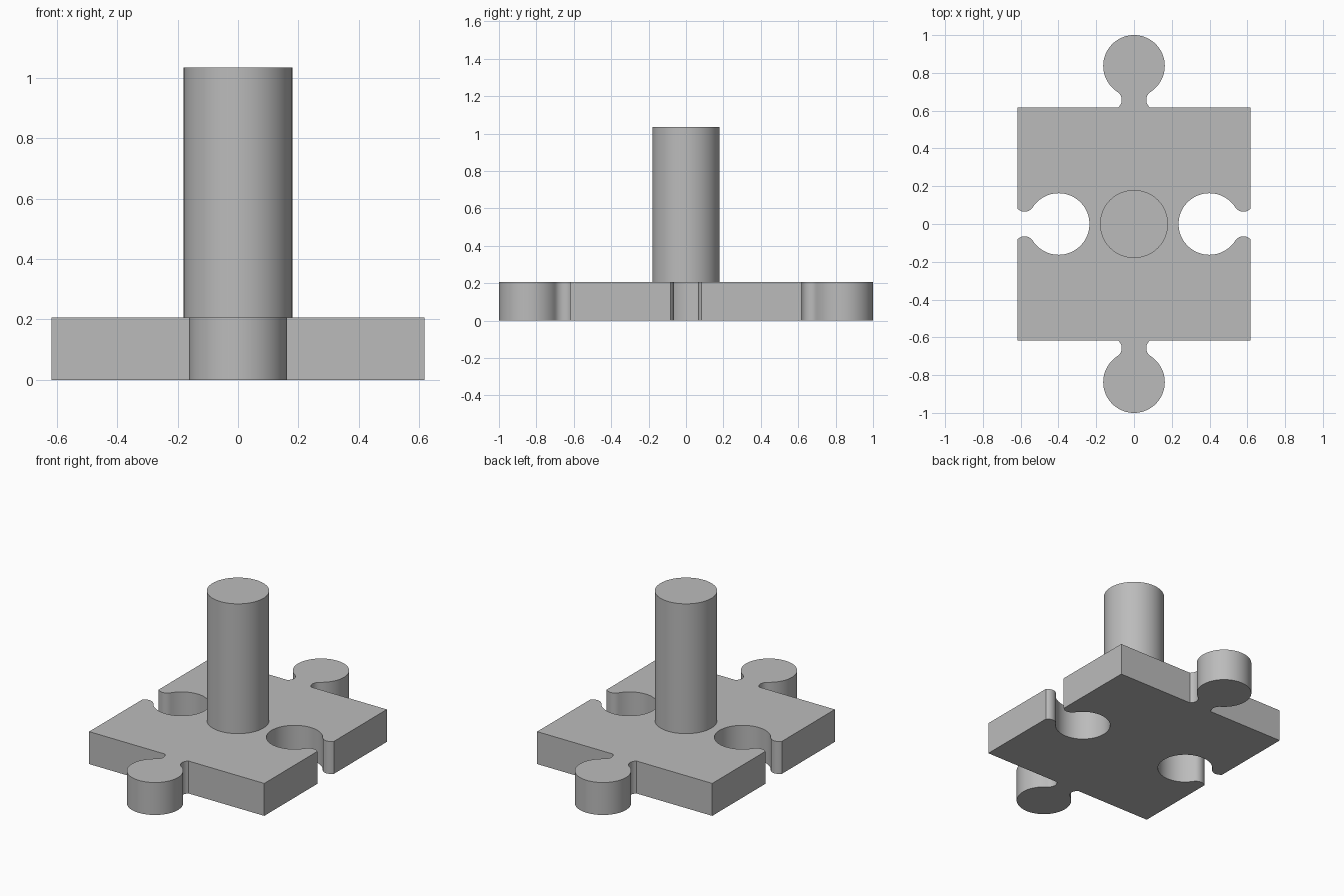
import bpy, bmesh
from math import atan2, asin, pi, sin, cos, hypot
from mathutils import Matrix, Vector

HALF, THICK = 0.618, 0.207          # plate half width and thickness
HEAD_D, HEAD_R = 0.219, 0.163       # knob centre distance from edge, radius
NECK_X, NECK_D, NECK_R = 0.116, 0.039, 0.051
POST_R, POST_TOP = 0.18, 1.035

if "Cube" in bpy.data.objects:
    bpy.data.objects.remove(bpy.data.objects["Cube"], do_unlink=True)

grey = bpy.data.materials.new("plain grey")
grey.use_nodes = True
colour = (0.50, 0.50, 0.50, 1)
grey.diffuse_color = colour
grey.node_tree.nodes["Principled BSDF"].inputs["Base Color"].default_value = colour


def arc(cx, cy, r, a, b, n):
    return [Vector((cx + r * cos(a + (b - a) * i / n),
                    cy + r * sin(a + (b - a) * i / n))) for i in range(n + 1)]


def knob_profile():
    """Knob outline as (along edge, out from edge), right to left."""
    lean = atan2(NECK_D - HEAD_D, NECK_X)
    neck = arc(NECK_X, NECK_D, NECK_R, pi + asin(NECK_D / NECK_R), pi + lean, 10)
    head = arc(0, HEAD_D, HEAD_R, lean, pi - lean, 56)
    left = [Vector((-p.x, p.y)) for p in reversed(neck)]
    return neck + head[1:-1] + left


def finish(obj):
    obj.data.materials.append(grey)
    bpy.ops.object.select_all(action='DESELECT')
    obj.select_set(True)
    bpy.context.view_layer.objects.active = obj
    bpy.ops.object.shade_smooth_by_angle(angle=pi / 6)


def add_object(name, bm):
    bmesh.ops.recalc_face_normals(bm, faces=bm.faces)
    mesh = bpy.data.meshes.new(name)
    bm.to_mesh(mesh)
    bm.free()
    obj = bpy.data.objects.new(name, mesh)
    bpy.context.collection.objects.link(obj)
    finish(obj)


# Puzzle plate: knobs at back and front, matching sockets at the sides
outline = []
for side in range(4):
    out = 1 if side % 2 == 0 else -1
    turn = Matrix.Rotation(side * pi / 2, 2)
    outline.append(turn @ Vector((HALF, HALF)))
    outline += [turn @ Vector((p.x, HALF + out * p.y)) for p in knob_profile()]
bm = bmesh.new()
base = bm.faces.new([bm.verts.new((p.x, p.y, 0)) for p in outline])
top = bmesh.ops.extrude_face_region(bm, geom=[base], use_keep_orig=True)
bmesh.ops.translate(bm, vec=(0, 0, THICK),
                    verts=[v for v in top["geom"] if isinstance(v, bmesh.types.BMVert)])
add_object("puzzle_plate", bm)

# Round handle standing on the plate
bm = bmesh.new()
low = THICK - 0.02
bmesh.ops.create_cone(bm, cap_ends=True, segments=72, radius1=POST_R, radius2=POST_R,
                      depth=POST_TOP - low,
                      matrix=Matrix.Translation((0, 0, (POST_TOP + low) / 2)))
add_object("handle_post", bm)
